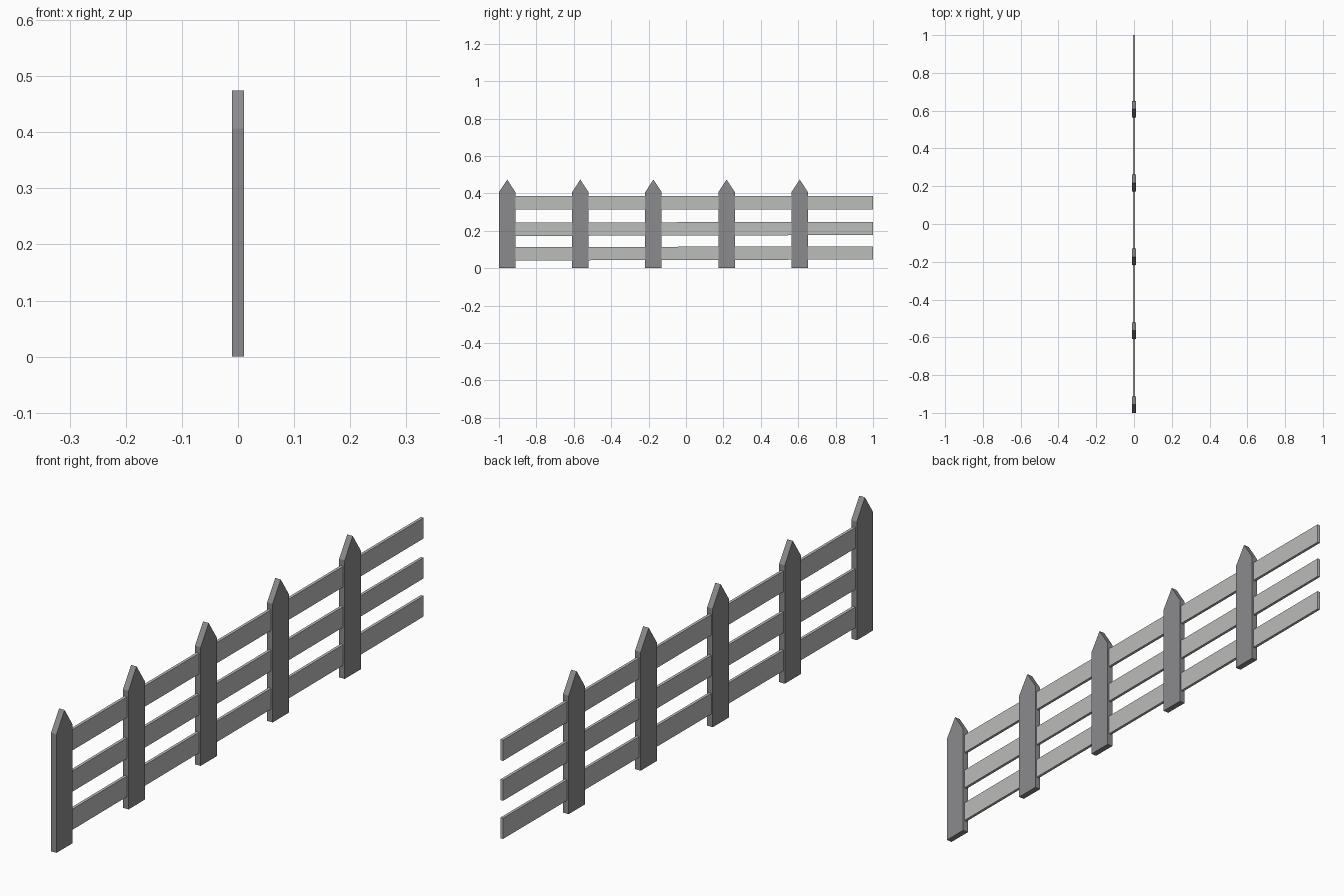
import bpy, bmesh

if "Cube" in bpy.data.objects:
    bpy.data.objects.remove(bpy.data.objects["Cube"])


def material(name, rgb):
    m = bpy.data.materials.new(name)
    m.diffuse_color = (*rgb, 1)
    m.use_nodes = True
    m.node_tree.nodes["Principled BSDF"].inputs["Base Color"].default_value = m.diffuse_color
    return m


POST = material("dark grey wood", (0.26, 0.26, 0.27))
RAIL = material("light grey wood", (0.50, 0.51, 0.495))


def board(name, profile, half_thickness, mat):
    """Extrude a (y, z) outline symmetrically along x."""
    bm = bmesh.new()
    face = bm.faces.new([bm.verts.new((-half_thickness, y, z)) for y, z in profile])
    ext = bmesh.ops.extrude_face_region(bm, geom=[face])
    moved = [v for v in ext["geom"] if isinstance(v, bmesh.types.BMVert)]
    bmesh.ops.translate(bm, verts=moved, vec=(2 * half_thickness, 0, 0))
    bmesh.ops.recalc_face_normals(bm, faces=bm.faces)
    mesh = bpy.data.meshes.new(name)
    bm.to_mesh(mesh)
    bm.free()
    mesh.materials.append(mat)
    obj = bpy.data.objects.new(name, mesh)
    bpy.context.collection.objects.link(obj)


# Pointed pickets, evenly spaced
W, SHOULDER, PEAK = 0.088, 0.407, 0.474
for i in range(5):
    y = -1 + 0.391 * i
    board(f"picket_{i + 1}",
          [(y, 0), (y + W, 0), (y + W, SHOULDER), (y + W / 2, PEAK), (y, SHOULDER)],
          0.0105, POST)

# Thin horizontal rails; the lower two rise very slightly towards +y
H = 0.0355
for name, z0, z1 in (("bottom_rail", 0.077, 0.082),
                     ("middle_rail", 0.208, 0.213),
                     ("top_rail", 0.350, 0.350)):
    board(name, [(-0.98, z0 - H), (1, z1 - H), (1, z1 + H), (-0.98, z0 + H)],
          0.005, RAIL)
